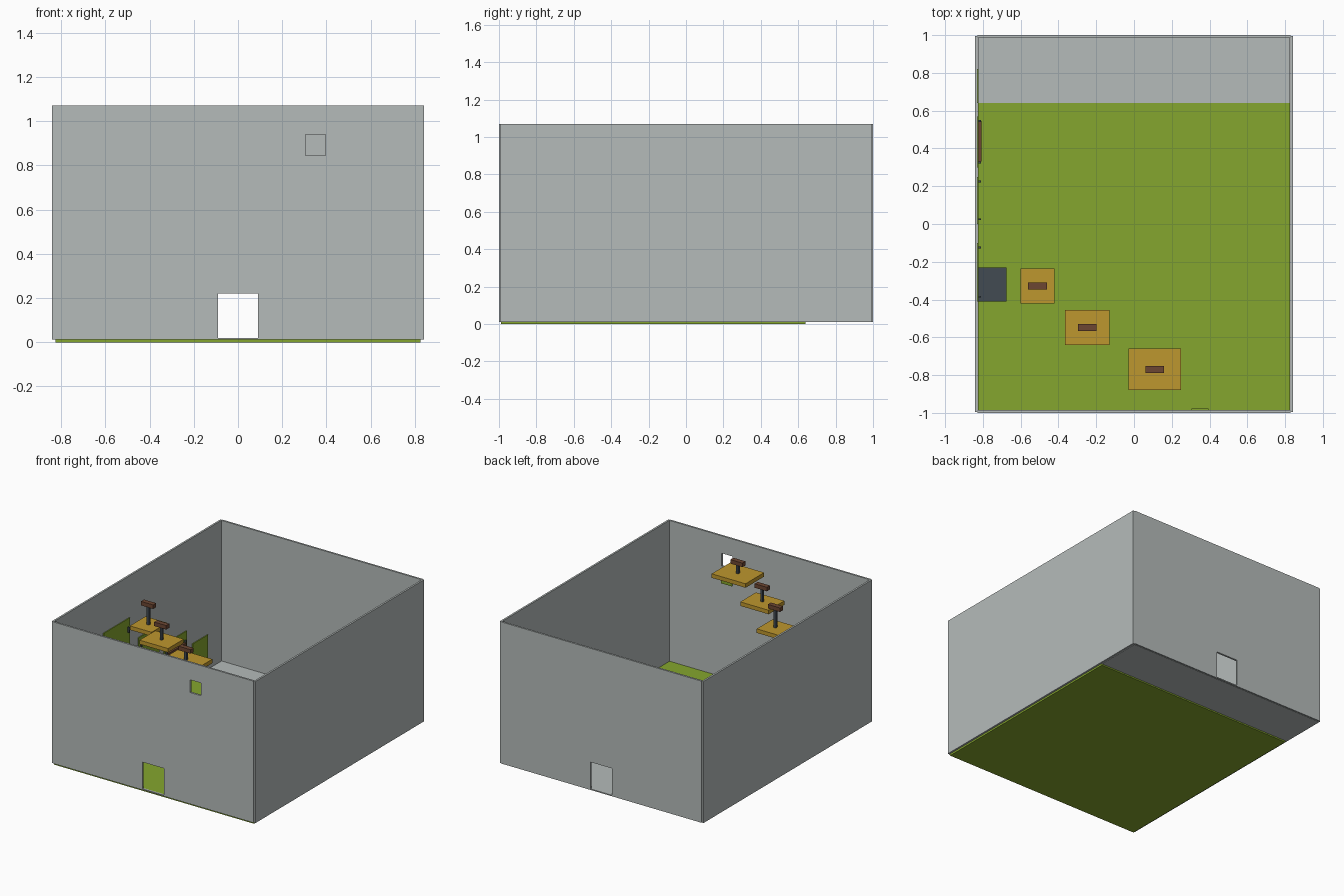
import bpy

if "Cube" in bpy.data.objects:
    bpy.data.objects.remove(bpy.data.objects["Cube"])


def material(name, r, g, b):
    def lin(c):
        c /= 255
        return c / 12.92 if c <= 0.04045 else ((c + 0.055) / 1.055) ** 2.4
    m = bpy.data.materials.new(name)
    m.diffuse_color = (lin(r), lin(g), lin(b), 1)
    m.use_nodes = True
    m.node_tree.nodes["Principled BSDF"].inputs["Base Color"].default_value = m.diffuse_color
    return m


GREY = material("wall_grey", 181, 187, 186)
GREEN = material("grass_green", 133, 166, 46)
OCHRE = material("ochre", 190, 151, 46)
BROWN = material("brown", 108, 70, 50)
SLATE = material("slate", 66, 75, 82)


def box(name, x0, x1, y0, y1, z0, z1, mat):
    """Axis-aligned box given by its limits."""
    bpy.ops.mesh.primitive_cube_add(
        size=1, location=((x0 + x1) / 2, (y0 + y1) / 2, (z0 + z1) / 2))
    ob = bpy.context.object
    ob.name = name
    ob.scale = (x1 - x0, y1 - y0, z1 - z0)
    bpy.ops.object.transform_apply(location=False, rotation=False, scale=True)
    ob.data.materials.append(mat)
    return ob


def cut(ob, *limits):
    """Cut a box-shaped opening through an object."""
    cutter = box("opening_cutter", *limits, GREY)
    cutter.hide_render = True
    cutter.hide_set(True)
    mod = ob.modifiers.new("opening", 'BOOLEAN')
    mod.operation = 'DIFFERENCE'
    mod.solver = 'EXACT'
    mod.object = cutter


W, T, BASE, TOP = 0.842, 0.014, 0.012, 1.07

# Floors: green for most of the room, a grey strip at the back
box("green_floor", -0.826, 0.826, -0.99, 0.64, 0, 0.018, GREEN)
box("grey_floor", -0.826, 0.826, 0.64, 0.99, 0.01, 0.02, GREY)

# Walls with doorways front and back, and a small window in front
for name, side in (("left_wall", -1), ("right_wall", 1)):
    a, b = sorted((side * W, side * (W - T)))
    box(name, a, b, -0.995, 0.995, BASE, TOP, GREY)
front = box("front_wall", -W + T, W - T, -1, -1 + T, BASE, TOP, GREY)
back = box("back_wall", -W + T, W - T, 1 - T, 1, BASE, TOP, GREY)
cut(front, -0.09, 0.09, -1.05, -0.95, 0.02, 0.22)
cut(front, 0.305, 0.395, -1.05, -0.95, 0.845, 0.94)
cut(back, -0.09, 0.09, 0.95, 1.05, 0.02, 0.22)

# Green flap below the window
box("window_flap", 0.305, 0.395, -0.987, -0.976, 0.72, 0.83, GREEN)

# Hanging platforms, each with a post and a handle bar
for i, (x0, x1, y0, y1, top) in enumerate((
        (-0.60, -0.42, -0.42, -0.235, 0.88),
        (-0.365, -0.13, -0.64, -0.455, 0.92),
        (-0.03, 0.25, -0.88, -0.66, 0.95)), 1):
    cx, cy = (x0 + x1) / 2, (y0 + y1) / 2
    box(f"platform_{i}", x0, x1, y0, y1, top - 0.03, top, OCHRE)
    box(f"post_{i}", cx - 0.009, cx + 0.009, cy - 0.009, cy + 0.009, top, 1.02, SLATE)
    box(f"handle_{i}", cx - 0.05, cx + 0.05, cy - 0.018, cy + 0.018, 1.015, 1.045, BROWN)

# Slate landing on the left wall
box("landing", -0.828, -0.675, -0.41, -0.23, 0.50, 0.53, SLATE)

# Descending green panels on the left wall, with pegs at their ends
XW = -W + T
for i, (y0, y1, z0, z1) in enumerate((
        (-0.41, -0.10, 0.55, 0.76), (0.0, 0.25, 0.37, 0.57),
        (0.30, 0.57, 0.20, 0.405), (0.64, 0.82, 0.08, 0.28)), 1):
    box(f"wall_panel_{i}", XW, XW + 0.006, y0, y1, z0, z1, GREEN)
    if i < 4:
        for y in (y0 + 0.025, y1 - 0.025):
            box(f"wall_peg_{i}", XW, XW + 0.018, y - 0.005, y + 0.005,
                z1 - 0.10, z1 - 0.06, SLATE)

# Brown rail on the left wall
box("wall_rail", XW + 0.004, XW + 0.02, 0.33, 0.545, 0.30, 0.33, BROWN)
